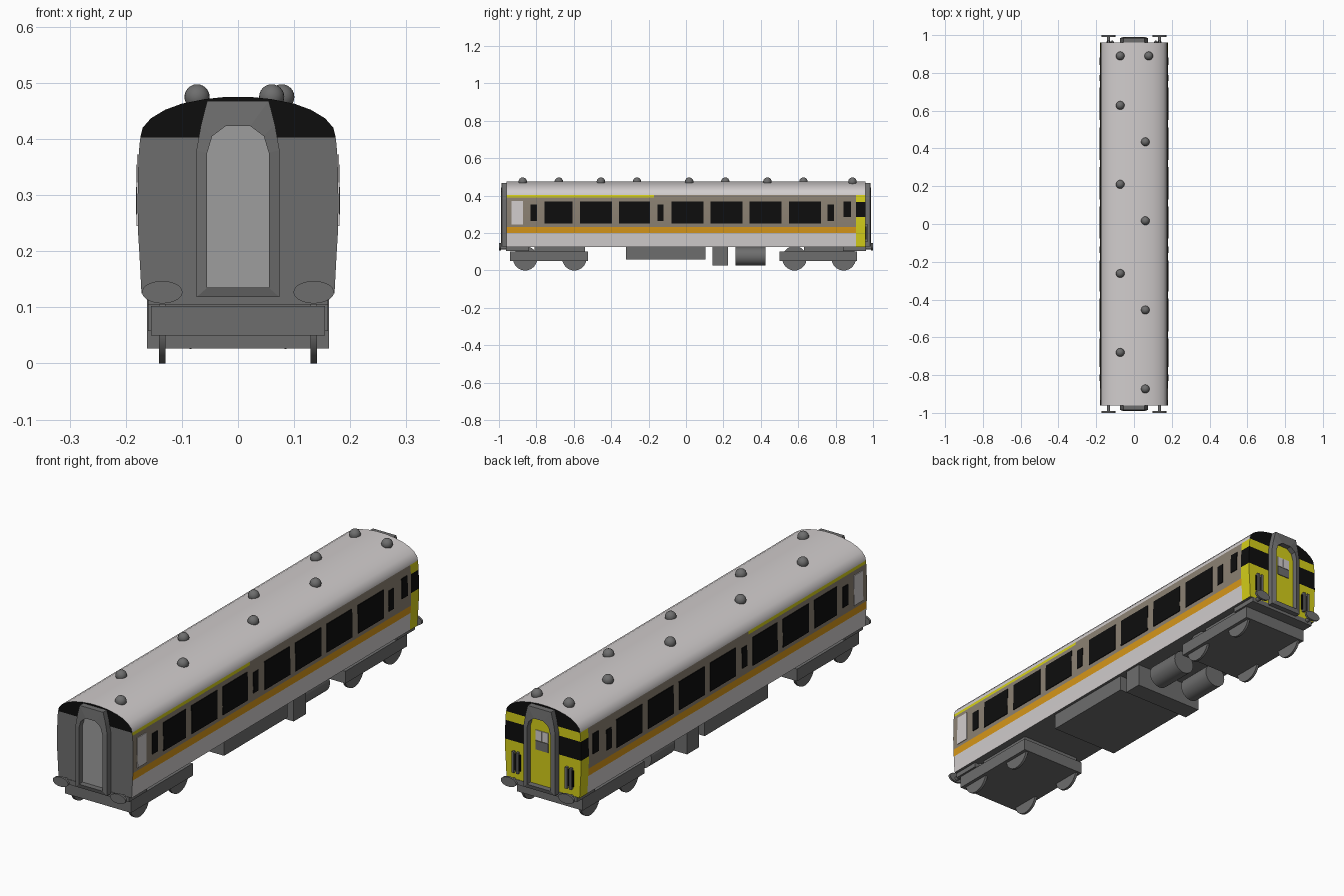
import bpy, bmesh, math
from mathutils import Matrix

if "Cube" in bpy.data.objects:
    bpy.data.objects.remove(bpy.data.objects["Cube"])

def mat(name, r, g, b):
    m = bpy.data.materials.new(name)
    m.diffuse_color = (r, g, b, 1)
    m.use_nodes = True
    m.node_tree.nodes["Principled BSDF"].inputs["Base Color"].default_value = m.diffuse_color
    return m

WHITE = mat("off_white", .64, .61, .61)
GREY = mat("dark_grey", .155, .155, .155)
PALE = mat("pale_grey", .34, .34, .34)
TAUPE = mat("taupe", .26, .22, .17)
ORANGE = mat("orange", .68, .31, .01)
YELLOW = mat("yellow", .66, .62, .01)
BLACK = mat("black", .004, .004, .004)

def finish(bm, name, mats, smooth=False):
    bmesh.ops.recalc_face_normals(bm, faces=bm.faces)
    me = bpy.data.meshes.new(name)
    bm.to_mesh(me)
    bm.free()
    ob = bpy.data.objects.new(name, me)
    bpy.context.collection.objects.link(ob)
    for m in mats:
        me.materials.append(m)
    if smooth:
        bpy.ops.object.select_all(action='DESELECT')
        ob.select_set(True)
        bpy.context.view_layer.objects.active = ob
        bpy.ops.object.shade_smooth_by_angle(angle=math.radians(35))
    return ob

def box(name, x, y, z, m):
    bm = bmesh.new()
    bmesh.ops.create_cube(bm, size=1)
    for v in bm.verts:
        v.co = [a[0] + (c + .5) * (a[1] - a[0]) for a, c in zip((x, y, z), v.co)]
    return finish(bm, name, [m])

def cylinder(name, loc, rx, rz, depth, axis, m):
    """Cylinder along x or y; for y its section is rx by rz."""
    bm = bmesh.new()
    bmesh.ops.create_cone(bm, cap_ends=True, segments=32, radius1=1, radius2=1, depth=depth)
    bm.transform(Matrix.Diagonal((rx, rz, 1, 1)))
    if axis == 'X':
        bm.transform(Matrix.Rotation(math.pi / 2, 4, 'Y'))
    else:
        bm.transform(Matrix.Rotation(math.pi / 2, 4, 'X'))
    bm.transform(Matrix.Translation(loc))
    return finish(bm, name, [m], True)

# body shell: half-width by height, lofted along y
PROFILE = [(.125, .172), (.2, .176), (.232, .178), (.285, .179), (.365, .1775),
           (.39, .1755), (.403, .174), (.42, .170), (.437, .155), (.452, .130),
           (.463, .100), (.471, .060), (.475, .022)]
STATIONS = [-.96, -.17, .908, .96]

def half_width(z):
    for (z0, x0), (z1, x1) in zip(PROFILE, PROFILE[1:]):
        if z <= z1:
            return x0 + (x1 - x0) * (z - z0) / (z1 - z0)

def side_colour(z, y):
    if z > .403:
        return 0
    if y > .908:
        return 5 if .285 < z < .365 else 4
    if z < .2:
        return 0
    if z < .232:
        return 3
    return 4 if z > .39 and y < -.17 else 2

bm = bmesh.new()
left = [[bm.verts.new((-x, y, z)) for z, x in PROFILE] for y in STATIONS]
right = [[bm.verts.new((x, y, z)) for z, x in PROFILE] for y in STATIONS]
for i in range(len(STATIONS) - 1):
    ymid = (STATIONS[i] + STATIONS[i + 1]) / 2
    for j in range(len(PROFILE) - 1):
        zmid = (PROFILE[j][0] + PROFILE[j + 1][0]) / 2
        for s in (left, right):
            f = bm.faces.new((s[i][j], s[i + 1][j], s[i + 1][j + 1], s[i][j + 1]))
            f.material_index = side_colour(zmid, ymid)
    bm.faces.new((left[i][-1], right[i][-1], right[i + 1][-1], left[i + 1][-1]))
    bm.faces.new((left[i][0], right[i][0], right[i + 1][0], left[i + 1][0])).material_index = 1
for i in (0, -1):
    for j in range(len(PROFILE) - 1):
        zmid = (PROFILE[j][0] + PROFILE[j + 1][0]) / 2
        f = bm.faces.new((left[i][j], right[i][j], right[i][j + 1], left[i][j + 1]))
        if zmid > .403:
            f.material_index = 5
        else:
            f.material_index = 1 if i == 0 else side_colour(zmid, .95)
finish(bm, "body_shell", [WHITE, GREY, TAUPE, ORANGE, YELLOW, BLACK], True)

# side windows and doors as thin plates that follow the wall
def side_plate(name, y0, y1, z0, z1, m):
    for s in (-1, 1):
        bm = bmesh.new()
        bmesh.ops.create_cube(bm, size=1)
        for v in bm.verts:
            z = z1 if v.co.z > 0 else z0
            out = .003 if v.co.x > 0 else -.003
            v.co = (s * (half_width(z) + out), y1 if v.co.y > 0 else y0, z)
        finish(bm, name, [m])

for y0, y1 in [(-.757, -.607), (-.568, -.395), (-.358, -.192), (-.077, .093),
               (.13, .302), (.34, .51), (.55, .722)]:
    side_plate("large_window", y0, y1, .25, .37, BLACK)
for y0, y1, z0, z1 in [(-.832, -.797, .265, .352), (-.153, -.12, .265, .352),
                       (.757, .79, .265, .352), (.843, .882, .285, .37)]:
    side_plate("small_window", y0, y1, z0, z1, BLACK)
side_plate("side_door", -.932, -.872, .245, .372, WHITE)

# gangway frames and doors at both ends
OUTER = [(.074, .118), (.074, .38), (.066, .425), (.055, .468)]
INNER = [(.055, .135), (.055, .375), (.046, .405), (.022, .423)]

def ring(half):
    return half + [(-x, z) for x, z in reversed(half)]

for s, door_mat in ((-1, PALE), (1, YELLOW)):
    bm = bmesh.new()
    loops = [[bm.verts.new((x, s * y, z)) for x, z in ring(h)]
             for h, y in ((OUTER, .955), (OUTER, .985), (INNER, .99), (INNER, .955))]
    for a, b in zip(loops, loops[1:] + loops[:1]):
        for k in range(8):
            n = (k + 1) % 8
            bm.faces.new((a[k], a[n], b[n], b[k]))
    finish(bm, "gangway_frame", [GREY])
    bm = bmesh.new()
    bm.faces.new([bm.verts.new((x, s * .966, z)) for x, z in ring(INNER)])
    door = finish(bm, "gangway_door", [door_mat])
    if door.data.polygons[0].normal.y * s < 0:
        door.data.flip_normals()

    # buffers and end beam
    for x in (-.135, .135):
        cylinder("buffer_head", (x, s * .995, .127), .036, .02, .01, 'Y', GREY)
        cylinder("buffer_shaft", (x, s * .972, .122), .009, .009, .04, 'Y', GREY)
    box("end_beam", (-.16, .16), sorted((s * .84, s * .962)), (.105, .126), GREY)

# cab end details
for x0, x1 in ((-.03, -.002), (.002, .03)):
    box("cab_door_pane", (x0, x1), (.964, .969), (.322, .365), WHITE)
box("cab_door_panel", (-.03, .03), (.964, .969), (.282, .32), GREY)
for s in (-1, 1):
    box("lamp_panel", sorted((s * .105, s * .145)), (.958, .965), (.165, .235), BLACK)
    for x in (.115, .135):
        box("lamp_bar", (s * x - .005, s * x + .005), (.96, .972), (.155, .245), GREY)

# roof vents
VENTS = [(-.073, y) for y in (.89, .628, .21, -.262, -.68)]
VENTS += [(.06, y) for y in (.435, .017, -.455, -.873)] + [(.078, .89)]
for x, y in VENTS:
    bm = bmesh.new()
    bmesh.ops.create_uvsphere(bm, u_segments=20, v_segments=12, radius=.0225)
    bm.transform(Matrix.Translation((x, y, .475)))
    finish(bm, "roof_vent", [GREY], True)

# bogies with wheels
for dy in (0, 1.44):
    box("bogie_frame", (-.155, .155), (-.94 + dy, -.525 + dy), (.05, .102), GREY)
    box("bogie_bolster", (-.14, .14), (-.81 + dy, -.54 + dy), (.1, .126), GREY)
    for y in (-.86, -.597):
        for x in (-.135, .135):
            cylinder("wheel", (x, y + dy, .065), .065, .065, .011, 'X', GREY)

# underfloor equipment
box("equipment_case", (-.16, .16), (-.322, .103), (.058, .126), GREY)
box("battery_box", (-.162, .162), (.143, .224), (.027, .126), GREY)
for x in (-.085, .085):
    cylinder("air_tank", (x, .345, .076), .05, .05, .16, 'Y', GREY)
